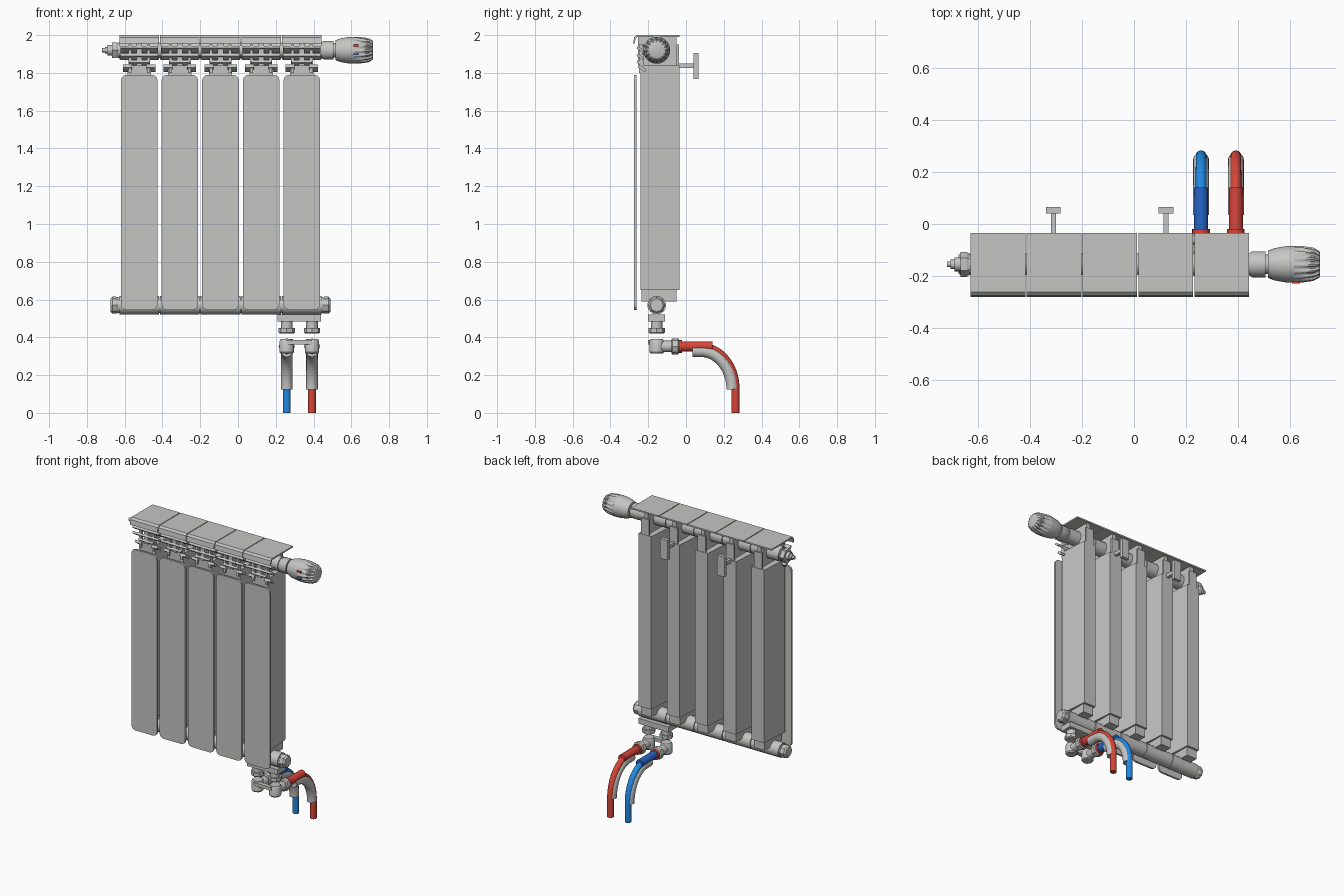
import bpy, bmesh, math
from mathutils import Vector, Matrix

if "Cube" in bpy.data.objects:
    bpy.data.objects.remove(bpy.data.objects["Cube"])


def material(name, rgb):
    m = bpy.data.materials.new(name)
    m.diffuse_color = (*rgb, 1)
    m.use_nodes = True
    m.node_tree.nodes["Principled BSDF"].inputs["Base Color"].default_value = m.diffuse_color
    return m


GRAY = material("light_gray", (0.56, 0.56, 0.55))
RED = material("pipe_red", (0.68, 0.06, 0.04))
BLUE = material("pipe_blue", (0.015, 0.25, 0.76))
DEEP = material("sleeve_blue", (0.02, 0.13, 0.58))


def finish(name, bm, mat=GRAY, smooth=False):
    bmesh.ops.recalc_face_normals(bm, faces=bm.faces)
    me = bpy.data.meshes.new(name)
    bm.to_mesh(me)
    bm.free()
    ob = bpy.data.objects.new(name, me)
    bpy.context.collection.objects.link(ob)
    me.materials.append(mat)
    if smooth:
        bpy.ops.object.select_all(action='DESELECT')
        ob.select_set(True)
        bpy.context.view_layer.objects.active = ob
        bpy.ops.object.shade_smooth_by_angle(angle=math.radians(35))
    return ob


def box(name, x, y, z, mat=GRAY, tilt=0):
    """Box from (min, max) ranges, optionally tilted about x."""
    bm = bmesh.new()
    size = [r[1] - r[0] for r in (x, y, z)]
    mid = Vector([(r[0] + r[1]) / 2 for r in (x, y, z)])
    bmesh.ops.create_cube(bm, size=1, matrix=Matrix.Translation(mid)
                          @ Matrix.Rotation(tilt, 4, 'X') @ Matrix.Diagonal((*size, 1)))
    return finish(name, bm, mat)


def prism(name, pts, axis, a, b, mat=GRAY):
    """Extrude a 2D outline along x, y or z between a and b."""
    place = {'x': lambda p, t: (t, p[0], p[1]), 'y': lambda p, t: (p[0], t, p[1]),
             'z': lambda p, t: (p[0], p[1], t)}[axis]
    bm = bmesh.new()
    f = bm.faces.new([bm.verts.new(place(p, a)) for p in pts])
    r = bmesh.ops.extrude_face_region(bm, geom=[f])
    vs = [v for v in r["geom"] if isinstance(v, bmesh.types.BMVert)]
    bmesh.ops.translate(bm, verts=vs, vec=place((0, 0), b - a))
    return finish(name, bm, mat)


def lathe(name, profile, origin, axis, n=32, mat=GRAY, flute=None):
    """Revolve (distance, radius) pairs about an axis; flute = (from, depth)."""
    bm = bmesh.new()
    rings = []
    for t, r in profile:
        ring = []
        for i in range(n):
            a = 2 * math.pi * i / n
            q = r - flute[1] if flute and t >= flute[0] and i % 4 >= 2 else r
            c, s = q * math.cos(a), q * math.sin(a)
            p = {'x': (t, c, s), 'y': (c, t, s), 'z': (c, s, t)}[axis]
            ring.append(bm.verts.new(Vector(p) + Vector(origin)))
        rings.append(ring)
    for r0, r1 in zip(rings, rings[1:]):
        for i in range(n):
            j = (i + 1) % n
            bm.faces.new((r0[i], r0[j], r1[j], r1[i]))
    bm.faces.new(rings[0])
    bm.faces.new(rings[-1])
    return finish(name, bm, mat, n > 8)


def sweep(name, x, path, radius, mat, n=16):
    """Round tube following a (y, z) path at constant x."""
    bm = bmesh.new()
    rings = []
    for k, p in enumerate(path):
        a, b = path[max(k - 1, 0)], path[min(k + 1, len(path) - 1)]
        d = Vector((0, b[0] - a[0], b[1] - a[1])).normalized()
        side = d.cross(Vector((1, 0, 0)))
        rings.append([bm.verts.new(Vector((x + radius * math.cos(t), p[0], p[1]))
                                   + side * radius * math.sin(t))
                      for t in [2 * math.pi * i / n for i in range(n)]])
    for r0, r1 in zip(rings, rings[1:]):
        for i in range(n):
            j = (i + 1) % n
            bm.faces.new((r0[i], r0[j], r1[j], r1[i]))
    bm.faces.new(rings[0])
    bm.faces.new(rings[-1])
    return finish(name, bm, mat, True)


TUBE_Y = -0.155
CAP = [(-.035, 2), (-.262, 2), (-.275, 1.988), (-.28, 1.955), (-.272, 1.955),
       (-.267, 1.98), (-.257, 1.99), (-.035, 1.99)]

# Five identical radiator sections
for k in range(5):
    c = -0.523 + 0.2152 * k
    # Front panel with rounded corners
    pts = []
    for sx, sz, a0 in ((1, 1, 0), (-1, 1, 90), (-1, -1, 180), (1, -1, 270)):
        for a in (0, 30, 60, 90):
            t = math.radians(a0 + a)
            pts.append((c + sx * .067 + .03 * math.cos(t),
                        (1.76 if sz > 0 else .575) + .03 * math.sin(t)))
    prism("front_panel", pts, 'y', -.275, -.261)
    # Water column, a little narrower at the back
    prism("column", [(c - .062, -.24), (c + .062, -.24), (c + .047, -.035), (c - .047, -.035)],
          'z', .65, 1.84)
    box("column_foot", (c - .04, c + .04), (-.235, -.05), (.59, .65))
    # Top cap plate and the web that carries it
    prism("top_cap", CAP, 'x', c - .105, c + .105)
    box("cap_web", (c - .015, c + .015), (-.255, -.05), (1.84, 1.99))
    box("back_tab", (c - .03, c + .03), (-.05, -.038), (1.8, 1.95))
    # Slanted louvres behind the cap lip
    for z, w in ((1.925, .1), (1.885, .1), (1.85, .055)):
        box("louvre", (c - w, c + w), (-.262, -.222), (z - .007, z + .007), tilt=-.6)
    for s in (-1, 1):
        box("louvre_post", (c + s * .05 - .008, c + s * .05 + .008), (-.25, -.225), (1.8, 1.95))
        box("louvre_hook", (c + s * .062 - .024, c + s * .062 + .024), (-.255, -.21),
            (1.815, 1.832), tilt=-.6)
    # Upper and lower manifold pieces
    for z in (1.92, .57):
        lathe("manifold_tube", [(-.105, .049), (.105, .049)], (c, TUBE_Y, z), 'x')

# Seals filling the manifold seams
for z in (1.92, .57):
    lathe("manifold_core", [(-.635, .042), (.45, .042)], (0, TUBE_Y, z), 'x')

# Wall brackets
for x in (-.31, .123):
    box("bracket_stem", (x - .01, x + .01), (-.06, .045), (1.825, 1.85))
    box("bracket_pad", (x - .028, x + .028), (.04, .065), (1.768, 1.905))

# End plugs and air vent
lathe("lower_left_plug", [(-.675, .035), (-.665, .045), (-.645, .045), (-.63, .04)],
      (0, TUBE_Y, .57), 'x', 8)
lathe("lower_right_plug", [(.44, .04), (.455, .045), (.478, .045), (.49, .035)],
      (0, TUBE_Y, .57), 'x', 8)
lathe("vent_nut", [(-.668, .048), (-.645, .048), (-.63, .04)], (0, TUBE_Y, 1.92), 'x', 6)
lathe("air_vent", [(-.72, .011), (-.705, .011), (-.705, .018), (-.69, .018), (-.69, .027),
                   (-.66, .027)], (0, TUBE_Y, 1.92), 'x', 16)

# Thermostat knob with fluted grip and temperature marks
lathe("knob_collar", [(.44, .04), (.455, .05), (.505, .05), (.505, .038), (.53, .038)],
      (0, TUBE_Y, 1.92), 'x', 12)
lathe("thermostat_knob", [(.515, .052), (.54, .062), (.58, .069), (.615, .071)],
      (0, TUBE_Y, 1.92), 'x', 48)
lathe("knob_grip", [(.615, .071), (.64, .071), (.69, .064), (.712, .052), (.716, .044)],
      (0, TUBE_Y, 1.92), 'x', 64, flute=(.63, .007))
for z, mat in ((1.943, RED), (1.9, BLUE)):
    box("knob_mark", (.608, .638), (-.229, -.221), (z - .006, z + .006), mat)

# Connection block under the last section
box("valve_block", (.21, .44), (-.2, -.11), (.485, .522))

ARC = [math.radians(a) for a in range(0, 91, 6)]
for x, pipe, sleeve in ((.258, BLUE, DEEP), (.392, RED, RED)):
    # Valve nuts and elbow fittings
    lathe("valve_neck", [(.445, .031), (.49, .031)], (x, TUBE_Y, 0), 'z', 20)
    lathe("valve_nut", [(.42, .036), (.426, .043), (.45, .043)], (x, TUBE_Y, 0), 'z', 8)
    lathe("elbow_body", [(.315, .033), (.322, .038), (.38, .038), (.39, .032)],
          (x, TUBE_Y, 0), 'z', 24)
    lathe("elbow_arm", [(-.155, .03), (-.02, .03)], (x, 0, .352), 'y', 20)
    lathe("elbow_nut", [(-.078, .036), (-.072, .043), (-.042, .043), (-.036, .036)],
          (x, 0, .352), 'y', 8)
    lathe("sleeve_seat", [(-.036, .034), (-.02, .034)], (x, 0, .352), 'y', 20, RED)
    # Sleeve, bent pipe and the gray bend guide inside the curve
    lathe("pipe_sleeve", [(-.025, .027), (.14, .027)], (x, 0, .352), 'y', 24, sleeve)
    path = [(.06, .35)] + [(.08 + .182 * math.sin(a), .13 + .22 * math.cos(a)) for a in ARC]
    sweep("pipe", x, path + [(.262, 0)], .021, pipe)
    guide = [(.08 + .165 * math.sin(a), .125 + .202 * math.cos(a)) for a in ARC]
    sweep("bend_guide", x, [(.035, .327)] + guide, .031, GRAY)

# Bridge between the two elbows
box("elbow_bridge", (.258, .392), (-.2, -.17), (.363, .385))
